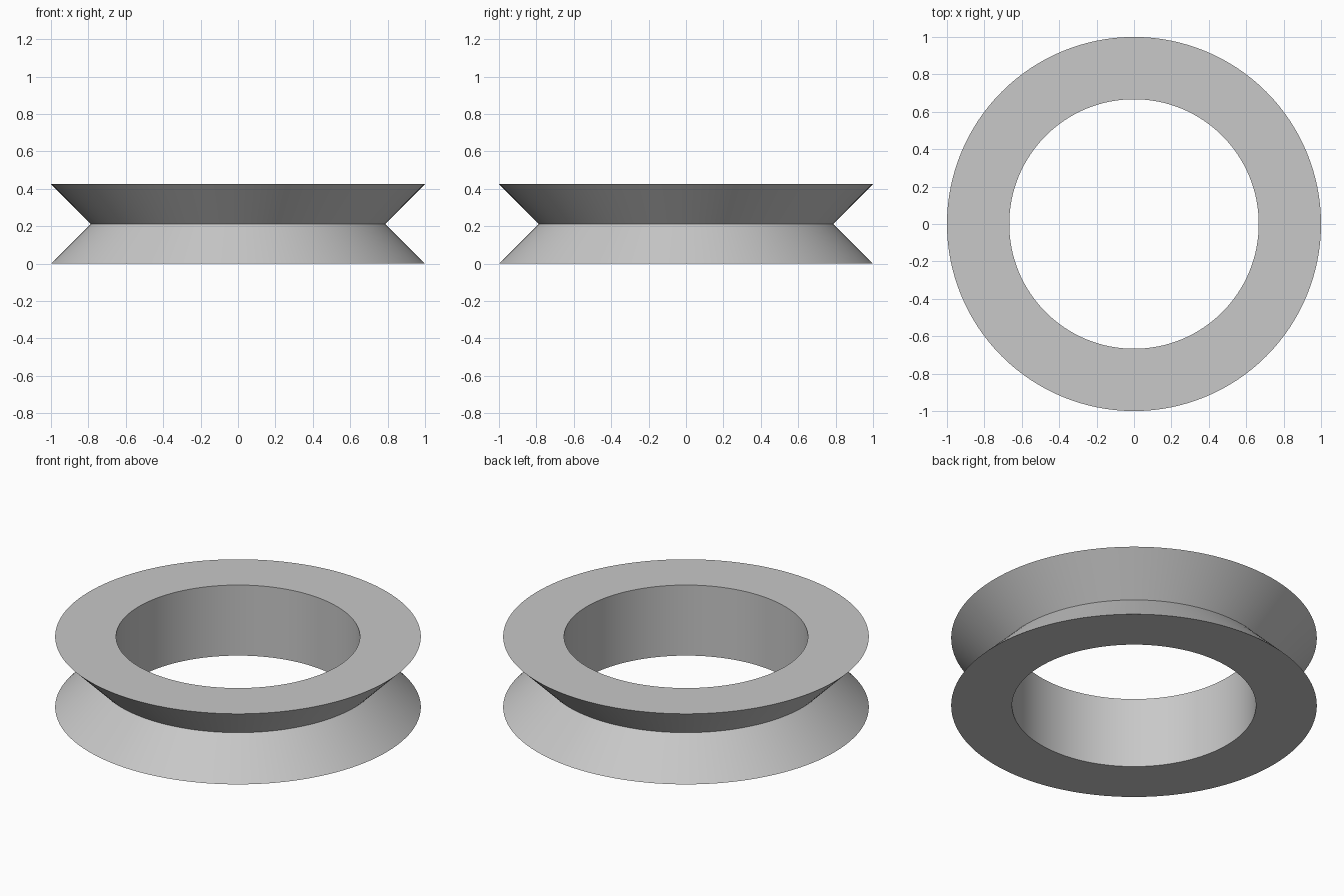
import bpy, bmesh, math

cube = bpy.data.objects.get("Cube")
if cube:
    bpy.data.objects.remove(cube, do_unlink=True)

SEGMENTS = 128
HEIGHT = 0.426
OUTER, WAIST, BORE = 1.0, 0.787, 0.667

# Plain grey material
grey = bpy.data.materials.new("light grey")
grey.use_nodes = True
colour = (0.58, 0.58, 0.58, 1.0)
grey.diffuse_color = colour
grey.node_tree.nodes["Principled BSDF"].inputs["Base Color"].default_value = colour

# V-groove ring: closed (radius, z) section swept around the z axis
section = [(BORE, 0), (OUTER, 0), (WAIST, HEIGHT / 2), (OUTER, HEIGHT), (BORE, HEIGHT)]
bm = bmesh.new()
rings = []
for i in range(SEGMENTS):
    a = 2 * math.pi * i / SEGMENTS
    rings.append([bm.verts.new((r * math.cos(a), r * math.sin(a), z)) for r, z in section])
for i in range(SEGMENTS):
    a, b = rings[i], rings[(i + 1) % SEGMENTS]
    for j in range(len(section)):
        k = (j + 1) % len(section)
        bm.faces.new((a[j], b[j], b[k], a[k]))
bmesh.ops.recalc_face_normals(bm, faces=bm.faces)

mesh = bpy.data.meshes.new("grooved_ring")
bm.to_mesh(mesh)
bm.free()
mesh.materials.append(grey)
ring = bpy.data.objects.new("grooved_ring", mesh)
bpy.context.collection.objects.link(ring)

# Smooth around the ring, crisp at the rims and groove
bpy.ops.object.select_all(action='DESELECT')
ring.select_set(True)
bpy.context.view_layer.objects.active = ring
bpy.ops.object.shade_smooth_by_angle(angle=math.radians(30))
